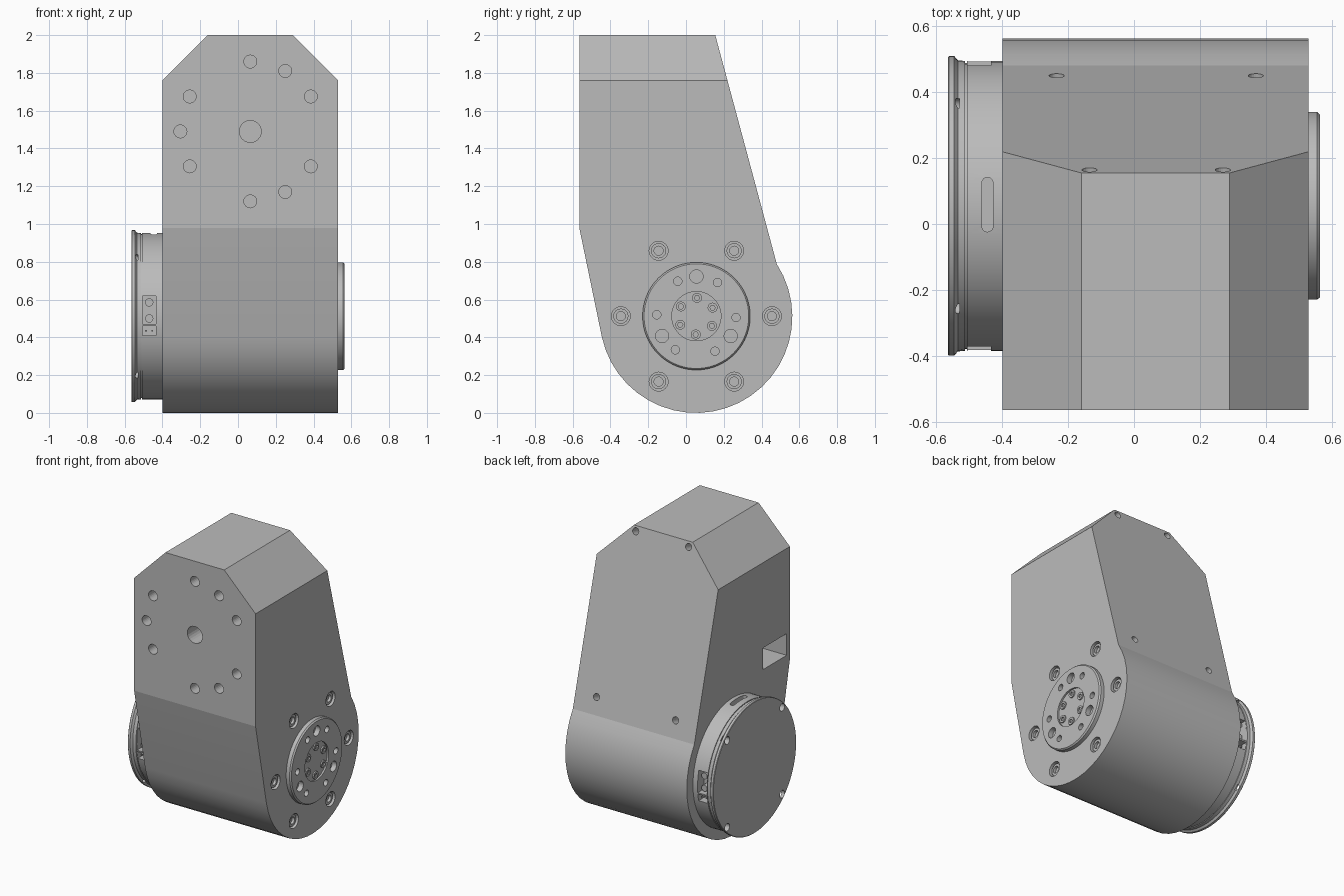
import bpy, bmesh, math
from mathutils import Matrix, Vector

old = bpy.data.objects.get("Cube")
if old:
    bpy.data.objects.remove(old, do_unlink=True)

grey = bpy.data.materials.new("machined grey")
grey.use_nodes = True
COLOUR = (0.5, 0.5, 0.5, 1)
grey.diffuse_color = COLOUR
grey.node_tree.nodes["Principled BSDF"].inputs["Base Color"].default_value = COLOUR

CY, CZ = 0.055, 0.512          # rotation axis of motor and hub
X0, X1 = -0.40, 0.53           # body sides


def make(name, bm):
    bmesh.ops.recalc_face_normals(bm, faces=bm.faces)
    mesh = bpy.data.meshes.new(name)
    bm.to_mesh(mesh)
    bm.free()
    mesh.materials.append(grey)
    ob = bpy.data.objects.new(name, mesh)
    bpy.context.collection.objects.link(ob)
    return ob


def prism_bm(pts, axis, a, b):
    """Extrude a 2D outline along a world axis from a to b."""
    place = {"x": lambda u, v, t: (t, u, v),
             "y": lambda u, v, t: (u, t, v),
             "z": lambda u, v, t: (u, v, t)}[axis]
    bm = bmesh.new()
    ends = [[bm.verts.new(place(u, v, t)) for u, v in pts] for t in (a, b)]
    n = len(pts)
    for ring in ends:
        bm.faces.new(ring)
    for i in range(n):
        j = (i + 1) % n
        bm.faces.new((ends[0][i], ends[0][j], ends[1][j], ends[1][i]))
    return bm


def prism(name, pts, axis, a, b):
    return make(name, prism_bm(pts, axis, a, b))


def arc(cu, cv, r, start, end, n):
    return [(cu + r * math.cos(math.radians(start + (end - start) * i / n)),
             cv + r * math.sin(math.radians(start + (end - start) * i / n)))
            for i in range(n + 1)]


def circle(cu, cv, r, n=24):
    return arc(cu, cv, r, 0, 360, n)[:-1]


def rect(u0, u1, v0, v1):
    return [(u0, v0), (u1, v0), (u1, v1), (u0, v1)]


def polar(radius, deg, cu=CY, cv=CZ):
    a = math.radians(deg)
    return cu + radius * math.cos(a), cv + radius * math.sin(a)


def lathe(name, profile, steps=96):
    """Revolve an (x, radius) profile about the motor axis."""
    bm = bmesh.new()
    verts = [bm.verts.new((x, CY, CZ + r)) for x, r in profile]
    edges = [bm.edges.new(p) for p in zip(verts, verts[1:])]
    bmesh.ops.spin(bm, geom=verts + edges, cent=(0, CY, CZ), axis=(1, 0, 0),
                   angle=math.tau, steps=steps)
    bmesh.ops.remove_doubles(bm, verts=bm.verts, dist=0.0001)
    return make(name, bm)


def cut(target, cutters):
    for c in cutters:
        m = target.modifiers.new("cut", "BOOLEAN")
        m.operation, m.solver, m.object = "DIFFERENCE", "EXACT", c
    dg = bpy.context.evaluated_depsgraph_get()
    mesh = bpy.data.meshes.new_from_object(target.evaluated_get(dg))
    target.modifiers.clear()
    target.data = mesh
    for c in cutters:
        bpy.data.objects.remove(c, do_unlink=True)


def smooth(ob, deg):
    bpy.ops.object.select_all(action="DESELECT")
    ob.select_set(True)
    bpy.context.view_layer.objects.active = ob
    bpy.ops.object.shade_smooth_by_angle(angle=math.radians(deg))


# Body: side outline with a rounded foot, then the two top corners cut off
outline = [(-0.565, 2), (0.155, 2)] + arc(CY - 0.002, CZ - 0.002, 0.51, 33, -167.8, 25)
outline.append((-0.565, 0.98))
bm = prism_bm(outline, "x", X0, X1)
for x, side in ((X0, -1), (X1, 1)):
    bmesh.ops.bisect_plane(bm, geom=bm.verts[:] + bm.edges[:] + bm.faces[:],
                           plane_co=(x, 0, 1.76), plane_no=(side, 0, 1), clear_outer=True)
    bmesh.ops.holes_fill(bm, edges=[e for e in bm.edges if e.is_boundary])
body = make("body", bm)

# Front mounting holes
FX, FZ = 0.065, 1.49
cutters = [prism("cutter", circle(FX, FZ, 0.058), "y", -0.7, -0.42)]
for deg in (90, 60, 30, -30, -60, -90, 150, 180, 210):
    cutters.append(prism("cutter", circle(*polar(0.37, deg, FX, FZ), 0.034), "y", -0.7, -0.45))

# Cable pocket in the motor side
cutters.append(prism("cutter", rect(-0.53, -0.27, 1.02, 1.17), "x", -0.6, -0.1))

# Holes square to the sloping back
slope = Vector((0, 1.21, 0.325)).normalized()
turn = Vector((0, 0, 1)).rotation_difference(slope).to_matrix().to_4x4()
for x, y, z in ((-0.235, 0.45, 0.90), (0.37, 0.45, 0.90),
                (-0.135, 0.165, 1.965), (0.27, 0.165, 1.965)):
    c = prism("cutter", circle(0, 0, 0.023), "z", -0.1, 0.1)
    c.data.transform(Matrix.Translation((x, y, z)) @ turn)
    cutters.append(c)

# Counterbored screw holes around the hub
for k in range(6):
    u, v = polar(0.40, 60 * k)
    cutters.append(prism("cutter", circle(u, v, 0.05), "x", X1 - 0.03, 0.7))
cut(body, cutters)
smooth(body, 10)
for k in range(6):
    u, v = polar(0.40, 60 * k)
    screw = prism("body_screw", circle(u, v, 0.04), "x", X1 - 0.05, X1 - 0.012)
    cut(screw, [prism("cutter", circle(u, v, 0.024), "x", X1 - 0.035, 0.7)])
    smooth(screw, 30)

# Output hub with pin holes and a shallow central recess
hub = lathe("output_hub", [(0.50, 0), (0.50, 0.285), (0.556, 0.285), (0.565, 0.277),
                           (0.565, 0.13), (0.553, 0.13), (0.553, 0)])
cutters = [prism("cutter", circle(*polar(0.21, d), 0.035), "x", 0.525, 0.7)
           for d in (90, 210, 330)]
cutters += [prism("cutter", circle(*polar(0.21, 60 * k - 2), 0.022), "x", 0.535, 0.7)
            for k in range(6)]
cut(hub, cutters)
smooth(hub, 30)

# Socket screws in the hub centre
for k in range(6):
    u, v = polar(0.097, 60 * k + 28)
    screw = prism("hub_screw", circle(u, v, 0.026), "x", 0.54, 0.562)
    cut(screw, [prism("cutter", circle(u, v, 0.014, 6), "x", 0.547, 0.7)])
    smooth(screw, 30)

# Motor can with end flange and seam groove
motor = lathe("motor", [(-0.38, 0), (-0.38, 0.44), (-0.507, 0.44), (-0.507, 0.434),
                        (-0.513, 0.434), (-0.513, 0.44), (-0.535, 0.442),
                        (-0.546, 0.455), (-0.562, 0.455), (-0.565, 0.452), (-0.565, 0)])
# Flange screw notches
cutters = [prism("cutter", circle(*polar(0.425, 45 + 90 * k), 0.026), "x", -0.7, -0.53)
           for k in range(4)]
# Top slot
slot = arc(-0.445, 0.125, 0.017, 0, 180, 8) + arc(-0.445, -0.007, 0.017, 180, 360, 8)
cutters.append(prism("cutter", slot, "z", CZ + 0.40, 1.2))
# Connector openings front and back
for side in (-1, 1):
    near, far = sorted((CY + side * 0.37, CY + side * 0.6))
    for z0, z1 in ((0.47, 0.62), (0.41, 0.46)):
        cutters.append(prism("cutter", rect(-0.506, -0.435, z0, z1), "y", near, far))
cut(motor, cutters)
smooth(motor, 30)

# Connector pins
for side in (-1, 1):
    a, b = sorted((CY + side * 0.36, CY + side * 0.415))
    for z in (0.50, 0.585):
        smooth(prism("power_pin", circle(-0.47, z, 0.022, 16), "y", a, b), 30)
    for x in (-0.487, -0.454):
        prism("signal_pin", rect(x - 0.005, x + 0.005, 0.43, 0.44), "y", a, b)
